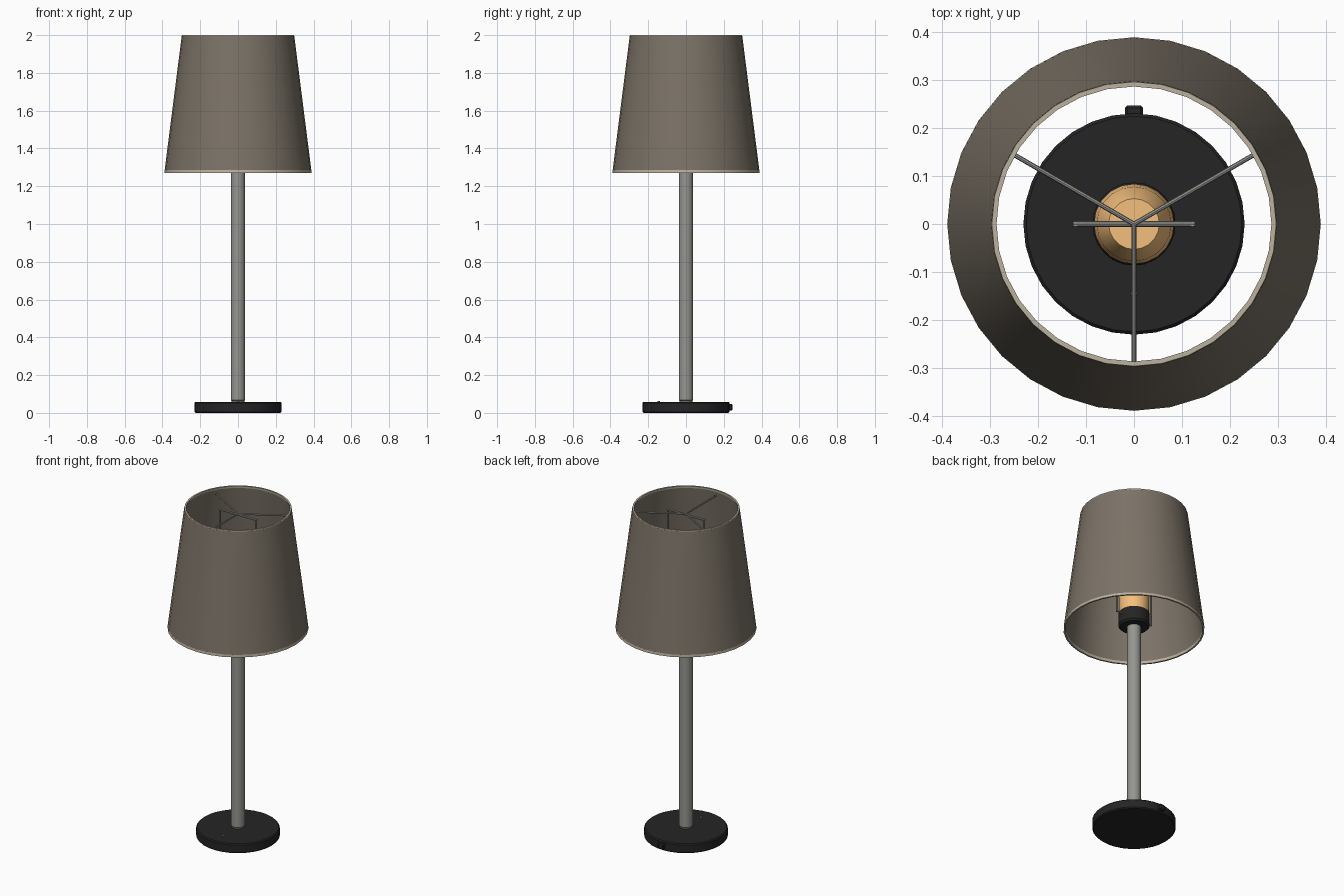
import bpy, bmesh
from math import cos, sin, pi, radians
from mathutils import Vector

if "Cube" in bpy.data.objects:
    bpy.data.objects.remove(bpy.data.objects["Cube"])


def material(name, rgb):
    m = bpy.data.materials.new(name)
    m.diffuse_color = (*rgb, 1)
    m.use_nodes = True
    m.node_tree.nodes["Principled BSDF"].inputs["Base Color"].default_value = m.diffuse_color
    return m


BLACK = material("black", (0.018, 0.018, 0.018))
METAL = material("metal", (0.30, 0.30, 0.28))
FABRIC = material("fabric", (0.20, 0.17, 0.135))
TRIM = material("trim", (0.50, 0.44, 0.34))
AMBER = material("amber", (0.90, 0.52, 0.20))


def finish(name, bm, mat):
    bmesh.ops.recalc_face_normals(bm, faces=bm.faces)
    me = bpy.data.meshes.new(name)
    bm.to_mesh(me)
    bm.free()
    me.materials.append(mat)
    ob = bpy.data.objects.new(name, me)
    bpy.context.collection.objects.link(ob)
    bpy.ops.object.select_all(action='DESELECT')
    ob.select_set(True)
    bpy.context.view_layer.objects.active = ob
    bpy.ops.object.shade_smooth_by_angle(angle=radians(30))
    return ob


def lathe(name, profile, mat, sides=32, ring=False, at=(0, 0)):
    """Revolve (radius, z) points; ring closes the profile, otherwise the ends are capped."""
    bm = bmesh.new()
    loops = [[bm.verts.new((at[0] + r * cos(2 * pi * i / sides),
                            at[1] + r * sin(2 * pi * i / sides), z))
              for i in range(sides)] for r, z in profile]
    pairs = list(zip(loops, loops[1:])) + ([(loops[-1], loops[0])] if ring else [])
    for a, b in pairs:
        for i in range(sides):
            j = (i + 1) % sides
            bm.faces.new((a[i], a[j], b[j], b[i]))
    if not ring:
        bm.faces.new(loops[0])
        bm.faces.new(loops[-1])
    return finish(name, bm, mat)


def rod(name, a, b, radius, mat, sides=8):
    a, b = Vector(a), Vector(b)
    bm = bmesh.new()
    bmesh.ops.create_cone(bm, cap_ends=True, segments=sides, radius1=radius,
                          radius2=radius, depth=(b - a).length)
    ob = finish(name, bm, mat)
    ob.location = (a + b) / 2
    ob.rotation_euler = (b - a).to_track_quat('Z', 'Y').to_euler()
    return ob


# Weighted base with softened rims, button and cord outlet
lathe("base", [(0.225, 0), (0.231, 0.006), (0.231, 0.052), (0.225, 0.058)], BLACK)
lathe("base_button", [(0.007, 0.05), (0.007, 0.061), (0.005, 0.063)], METAL, 12, at=(0, -0.145))
bm = bmesh.new()
bmesh.ops.create_cube(bm, size=1)
bmesh.ops.scale(bm, vec=(0.038, 0.05, 0.036), verts=bm.verts)
bmesh.ops.translate(bm, vec=(0, 0.222, 0.03), verts=bm.verts)
bmesh.ops.bevel(bm, geom=bm.edges[:], offset=0.005, segments=1, affect='EDGES')
finish("cord_outlet", bm, BLACK)

# Stem
lathe("stem", [(0.034, 0.055), (0.034, 0.064), (0.038, 0.068), (0.038, 1.30)], METAL, 24)

# Bulb holder and bulb
lathe("socket", [(0.078, 1.285), (0.087, 1.295), (0.087, 1.365), (0.082, 1.375)], BLACK, 24)
lathe("bulb", [(0.080, 1.37), (0.084, 1.40), (0.084, 1.52), (0.078, 1.60), (0.053, 1.66)], AMBER, 20)

# Shade shell with trim strips on both rims
lathe("shade", [(0.389, 1.28), (0.298, 1.995), (0.290, 1.995), (0.381, 1.28)], FABRIC, ring=True)
lathe("shade_top_trim", [(0.2985, 1.988), (0.297, 2.0), (0.287, 2.0), (0.2885, 1.988)], TRIM, ring=True)
lathe("shade_bottom_trim", [(0.390, 1.27), (0.3885, 1.285), (0.379, 1.285), (0.3805, 1.27)], TRIM, ring=True)

# Three-spoke carrier
for i, deg in enumerate((30, 150, 270)):
    c, s = cos(radians(deg)), sin(radians(deg))
    rod(f"shade_spoke_{i + 1}", (0, 0, 1.965), (0.288 * c, 0.288 * s, 1.965), 0.005, METAL)

# Harp frame holding the carrier
rod("harp_top", (-0.127, 0, 1.96), (0.127, 0, 1.96), 0.006, METAL)
rod("harp_bottom", (-0.127, 0, 1.345), (0.127, 0, 1.345), 0.006, METAL)
for side, x in (("left", -0.122), ("right", 0.122)):
    rod(f"harp_{side}", (x, 0, 1.34), (x, 0, 1.965), 0.006, METAL)
